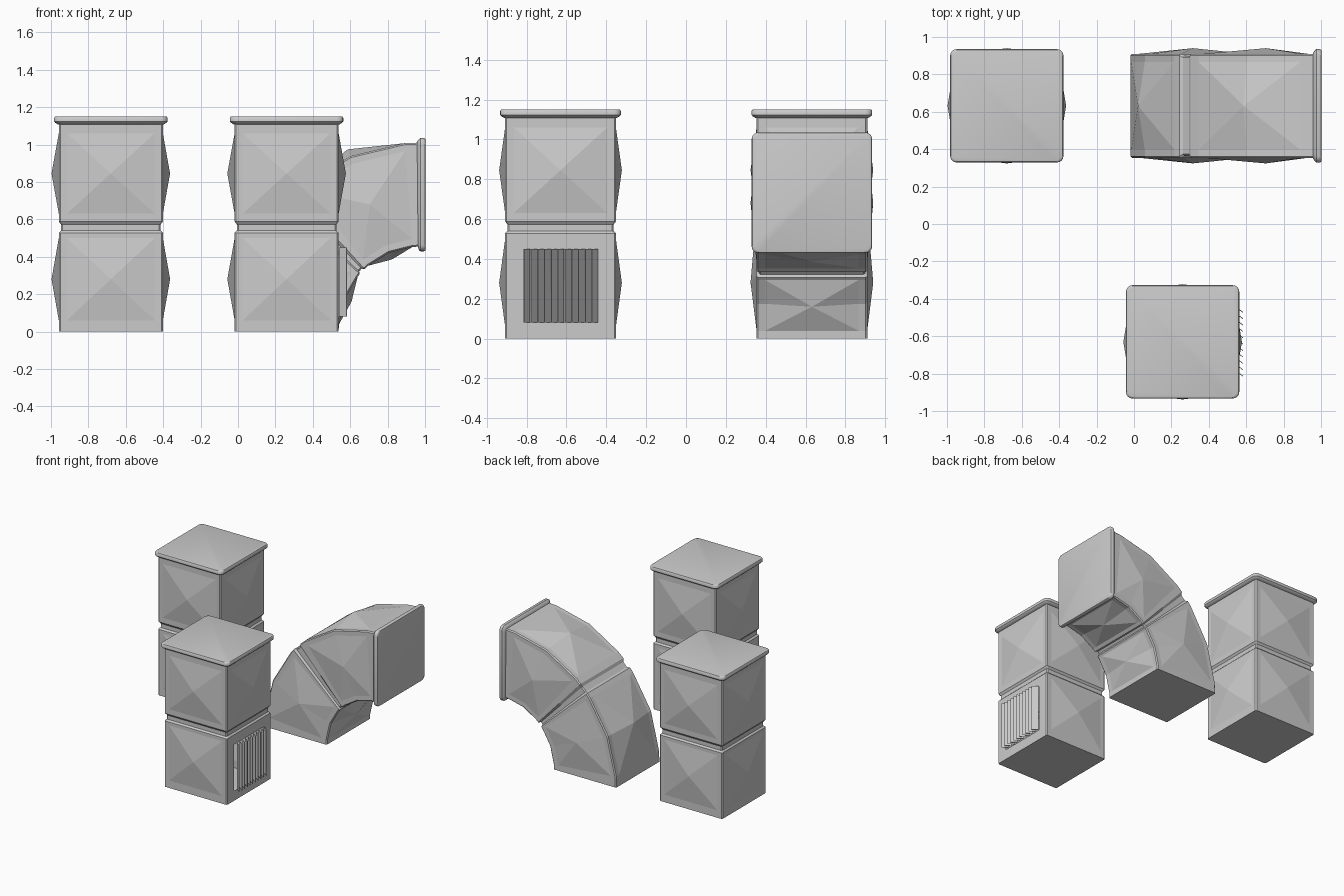
import bpy, bmesh, math
from mathutils import Vector

if "Cube" in bpy.data.objects:
    bpy.data.objects.remove(bpy.data.objects["Cube"])

LEN = 1.115      # body length below the flange
HALF = 0.278     # half width of the body
RAD = 0.707      # bend radius of the elbow

# (height, half width) rows up the body, and the rows holding panel apexes
ROWS = [(0, .278), (.06, .278), (.28, .278), (.50, .278), (.528, .278), (.54, .266),
        (.572, .266), (.588, .278), (.63, .278), (.845, .278), (1.06, .278), (LEN, .278)]
APEX = (2, 9)


def bend(p):
    """Wrap a straight duct through 90 degrees towards +x."""
    t = min(p.z, LEN) / LEN * math.pi / 2
    r = RAD - p.x
    return Vector((RAD - r * math.cos(t) + max(p.z - LEN, 0), p.y,
                   r * math.sin(t) + .025 * math.sin(t)))


def finish(bm, name, loc, bent):
    if bent:
        for v in bm.verts:
            v.co = bend(v.co)
    bmesh.ops.recalc_face_normals(bm, faces=bm.faces)
    me = bpy.data.meshes.new(name)
    bm.to_mesh(me)
    bm.free()
    ob = bpy.data.objects.new(name, me)
    ob.location = loc
    bpy.context.collection.objects.link(ob)
    return ob


def body(name, loc, bent=False, vent=False):
    bm = bmesh.new()
    rings = []
    for i, (z, h) in enumerate(ROWS):
        ring = []
        for side in range(4):            # +x, +y, -x, -y
            is_vent = vent and side == 0 and i in (1, 2, 3)
            w = .187 if is_vent else .235
            for k, u in enumerate((-h + .008, -w, 0, w, h - .008)):
                d, zz = h, z
                if i in APEX and k == 2 and not is_vent:
                    d = .317 if side % 2 == 0 else .308
                if is_vent and 1 <= k <= 3:
                    zz = (.08, .265, .45)[i - 1]
                a = side * math.pi / 2
                c, s = round(math.cos(a)), round(math.sin(a))
                ring.append(bm.verts.new((d * c - u * s, d * s + u * c, zz)))
        rings.append(ring)
    n = len(rings[0])
    for i in range(len(ROWS) - 1):
        for j in range(n):
            k = j % 5
            side = j // 5
            a, b = rings[i][j], rings[i][(j + 1) % n]
            c, d = rings[i + 1][(j + 1) % n], rings[i + 1][j]
            panel_row = i in APEX or i + 1 in APEX
            if panel_row and k in (1, 2):
                if vent and side == 0 and i < 4:
                    continue             # open hole behind the louvres
                # split the quad from panel corner to apex
                if (i in APEX) == (k == 1):
                    bm.faces.new((a, b, d))
                    bm.faces.new((b, c, d))
                else:
                    bm.faces.new((a, b, c))
                    bm.faces.new((a, c, d))
            else:
                bm.faces.new((a, b, c, d))
    bm.faces.new(rings[0])
    bm.faces.new(rings[-1])
    return finish(bm, name, loc, bent)


def flange(name, loc, bent=False):
    bm = bmesh.new()
    rings = []
    for z, h in ((1.108, .284), (1.116, .297), (1.123, .303), (1.142, .303), (1.149, .299), (1.151, .293)):
        r, ring = .035, []
        for q, (sx, sy) in enumerate(((1, 1), (-1, 1), (-1, -1), (1, -1))):
            for k in range(5):
                a = (q + k / 4) * math.pi / 2
                ring.append(bm.verts.new((sx * (h - r) + r * math.cos(a),
                                          sy * (h - r) + r * math.sin(a), z)))
        rings.append(ring)
    n = len(rings[0])
    for lo, hi in zip(rings, rings[1:]):
        for j in range(n):
            bm.faces.new((lo[j], lo[(j + 1) % n], hi[(j + 1) % n], hi[j]))
    bm.faces.new(rings[0])
    bm.faces.new(rings[-1])
    ob = finish(bm, name, loc, bent)
    bpy.ops.object.select_all(action='DESELECT')
    ob.select_set(True)
    bpy.context.view_layer.objects.active = ob
    bpy.ops.object.shade_smooth_by_angle(angle=math.radians(40))
    return ob


# three ducts: plain, vented and elbow
for kind, loc in (("straight", (-.68, .632, 0)), ("vent", (.26, -.63, 0)), ("elbow", (.26, .632, 0))):
    body(kind + "_duct_body", loc, bent=kind == "elbow", vent=kind == "vent")
    flange(kind + "_duct_flange", loc, bent=kind == "elbow")

# angled upright louvre slats over the vent opening
bm = bmesh.new()
COUNT = 11
for i in range(COUNT):
    y = -.155 + i * .341 / (COUNT - 1)
    quad = [(.281, y), (.321, y - .030), (.324, y - .027), (.284, y + .003)]
    lo = [bm.verts.new((x, v, .08)) for x, v in quad]
    hi = [bm.verts.new((x, v, .45)) for x, v in quad]
    bm.faces.new(lo)
    bm.faces.new(hi)
    for j in range(4):
        bm.faces.new((lo[j], lo[(j + 1) % 4], hi[(j + 1) % 4], hi[j]))
finish(bm, "vent_louvres", (.26, -.63, 0), False)
